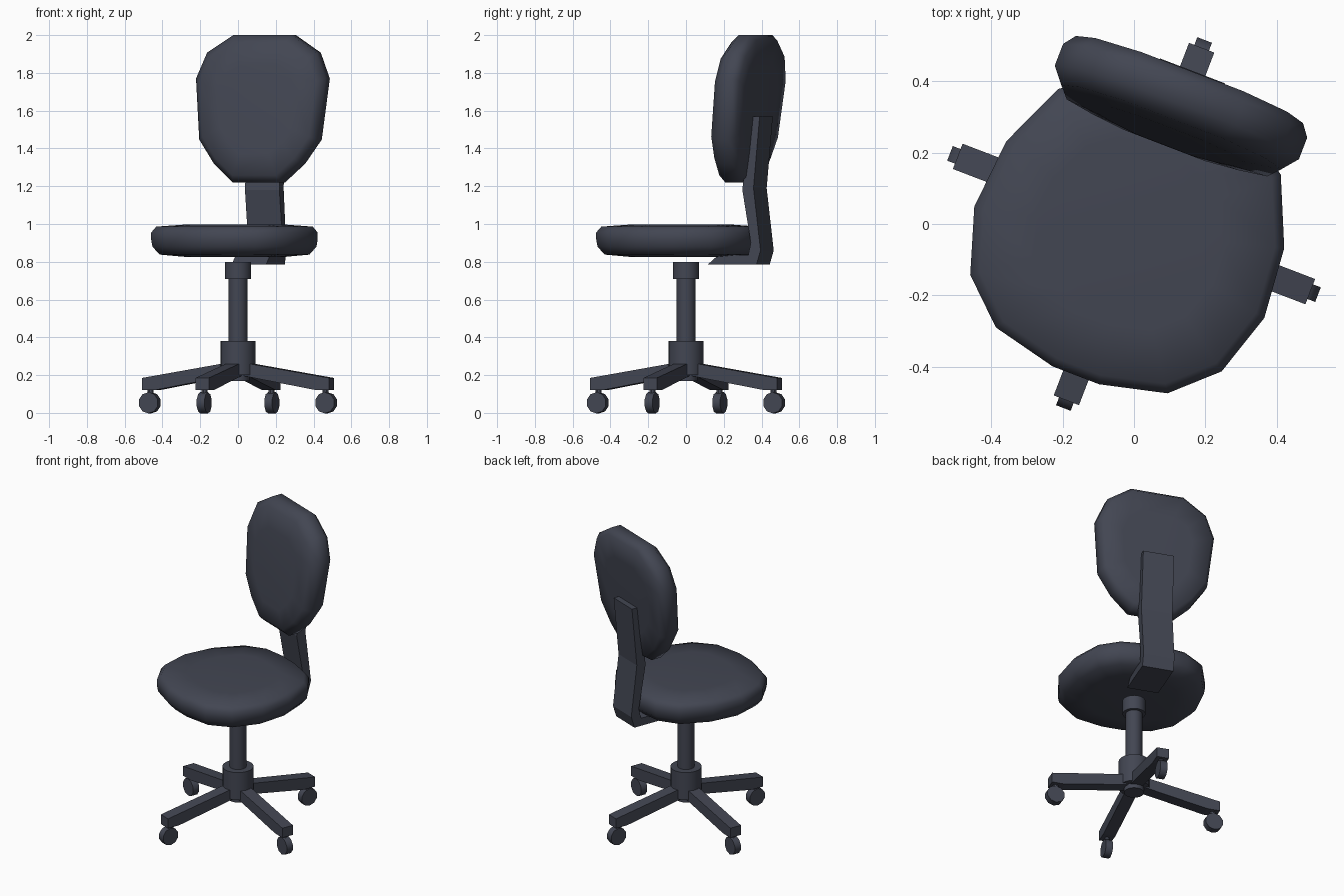
import bpy, bmesh, math
from mathutils import Matrix, Vector

if "Cube" in bpy.data.objects:
    bpy.data.objects.remove(bpy.data.objects["Cube"])

TURN = Matrix.Rotation(math.radians(-21), 4, 'Z')   # whole chair is turned on its column

mat = bpy.data.materials.new("dark slate")
mat.diffuse_color = (0.055, 0.061, 0.085, 1)
mat.use_nodes = True
mat.node_tree.nodes["Principled BSDF"].inputs["Base Color"].default_value = mat.diffuse_color


def finish(name, bm, smooth=None, mtx=Matrix.Identity(4)):
    bmesh.ops.recalc_face_normals(bm, faces=bm.faces)
    bm.transform(TURN @ mtx)
    me = bpy.data.meshes.new(name)
    bm.to_mesh(me)
    bm.free()
    me.materials.append(mat)
    ob = bpy.data.objects.new(name, me)
    bpy.context.collection.objects.link(ob)
    if smooth:
        bpy.ops.object.select_all(action='DESELECT')
        ob.select_set(True)
        bpy.context.view_layer.objects.active = ob
        bpy.ops.object.shade_smooth_by_angle(angle=math.radians(smooth))
    return ob


def cushion(name, half, centre, levels, place):
    """Mirrored outline stacked in scaled rings; place(u, v, depth) gives 3D."""
    outline = half + [(-u, v) for u, v in reversed(half)]
    bm = bmesh.new()
    rings = []
    for s, d in levels:
        rings.append([bm.verts.new(place(u * s, centre + (v - centre) * s, d)) for u, v in outline])
    n = len(outline)
    for a, b in zip(rings, rings[1:]):
        for i in range(n):
            j = (i + 1) % n
            bm.faces.new((a[i], a[j], b[j], b[i]))
    bm.faces.new(rings[0])
    bm.faces.new(rings[-1])
    return finish(name, bm, 70)


def extrude_profile(name, profile, width, mtx=Matrix.Identity(4)):
    """Side profile (y, z) given a width across x."""
    bm = bmesh.new()
    f = bm.faces.new([bm.verts.new((-width / 2, y, z)) for y, z in profile])
    r = bmesh.ops.extrude_face_region(bm, geom=[f])
    bmesh.ops.translate(bm, vec=(width, 0, 0),
                        verts=[v for v in r['geom'] if isinstance(v, bmesh.types.BMVert)])
    return finish(name, bm, None, mtx)


def cylinder(name, r, z0, z1, sides=20, pos=(0, 0), mtx=Matrix.Identity(4)):
    bm = bmesh.new()
    bmesh.ops.create_cone(bm, cap_ends=True, segments=sides, radius1=r, radius2=r, depth=z1 - z0)
    bm.transform(Matrix.Translation((pos[0], pos[1], (z0 + z1) / 2)))
    return finish(name, bm, 40, mtx)


# Seat cushion
seat_half = [(0.07, -0.455), (0.258, -0.41), (0.378, -0.298), (0.436, -0.115),
             (0.418, 0.088), (0.335, 0.277), (0.215, 0.365), (0.07, 0.39)]
cushion("seat", seat_half, -0.03,
        [(0.6, 0.826), (0.9, 0.838), (0.985, 0.88), (1.0, 0.918), (1.0, 0.955), (0.94, 0.986), (0.6, 0.997)],
        lambda u, v, d: (u, v, d))

# Backrest cushion, leaning slightly back
back_half = [(0.165, 2.0), (0.31, 1.907), (0.367, 1.77), (0.335, 1.447), (0.247, 1.32), (0.137, 1.22)]
cushion("backrest", back_half, 1.6,
        [(0.6, -0.085), (0.9, -0.073), (1.0, -0.03), (1.0, 0.035), (0.93, 0.07), (0.6, 0.075)],
        lambda u, v, d: (u, 0.347 + d + 0.11 * (v - 1.6), v))

# Bent bracket joining seat and backrest
extrude_profile("back_bracket",
                [(0.16, 0.785), (0.437, 0.785), (0.46, 0.86), (0.42, 1.19), (0.455, 1.57),
                 (0.40, 1.57), (0.357, 1.18), (0.405, 0.90), (0.39, 0.835), (0.22, 0.835)], 0.195)

# Gas column and hub
cylinder("column", 0.05, 0.3, 0.79)
cylinder("column_collar", 0.069, 0.71, 0.80)
cylinder("hub", 0.093, 0.20, 0.38)
cylinder("hub_foot", 0.06, 0.168, 0.21)

# Four legs with casters
leg = [(0.05, 0.265), (0.05, 0.195), (0.45, 0.122), (0.53, 0.122), (0.53, 0.185)]
for i in range(4):
    spin = Matrix.Rotation(i * math.pi / 2, 4, 'Z')
    extrude_profile(f"leg_{i + 1}", leg, 0.076, spin)
    cylinder(f"caster_stem_{i + 1}", 0.017, 0.06, 0.13, 8, (0, 0.495), spin)
    bm = bmesh.new()
    bmesh.ops.create_cone(bm, cap_ends=True, segments=10, radius1=0.056, radius2=0.056, depth=0.044)
    bm.transform(Matrix.Translation((0, 0.5, 0.0535)) @ Matrix.Rotation(math.pi / 2, 4, 'Y')
                 @ Matrix.Rotation(math.radians(18), 4, 'Z'))
    finish(f"caster_wheel_{i + 1}", bm, 40, spin)
